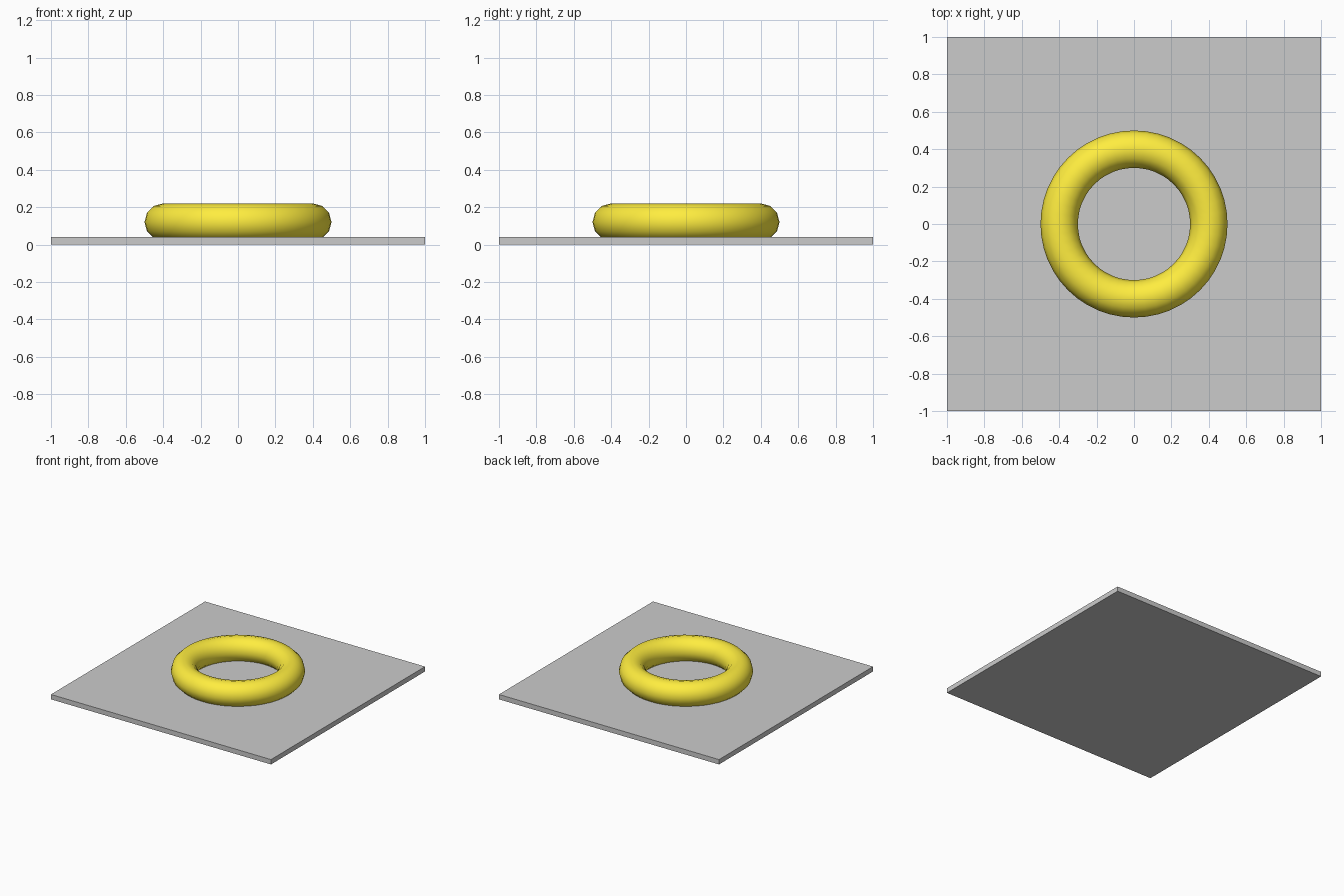
import bpy

if "Cube" in bpy.data.objects:
    bpy.data.objects.remove(bpy.data.objects["Cube"])

# Square base slab
bpy.ops.mesh.primitive_cube_add(size=1, location=(0, 0, 0.02))
slab = bpy.context.object
slab.name = "base_slab"
slab.scale = (2, 2, 0.04)
bpy.ops.object.transform_apply(location=False, rotation=False, scale=True)

# Ring, slightly sunk into the slab
bpy.ops.mesh.primitive_torus_add(major_radius=0.4, minor_radius=0.1,
                                 major_segments=48, minor_segments=12,
                                 location=(0, 0, 0.12))
ring = bpy.context.object
ring.name = "ring"
bpy.ops.object.shade_smooth()

# Yellow ring colour
yellow = bpy.data.materials.new("yellow")
yellow.diffuse_color = (1.0, 0.85, 0.05, 1)
yellow.use_nodes = True
yellow.node_tree.nodes["Principled BSDF"].inputs["Base Color"].default_value = yellow.diffuse_color
ring.data.materials.append(yellow)
